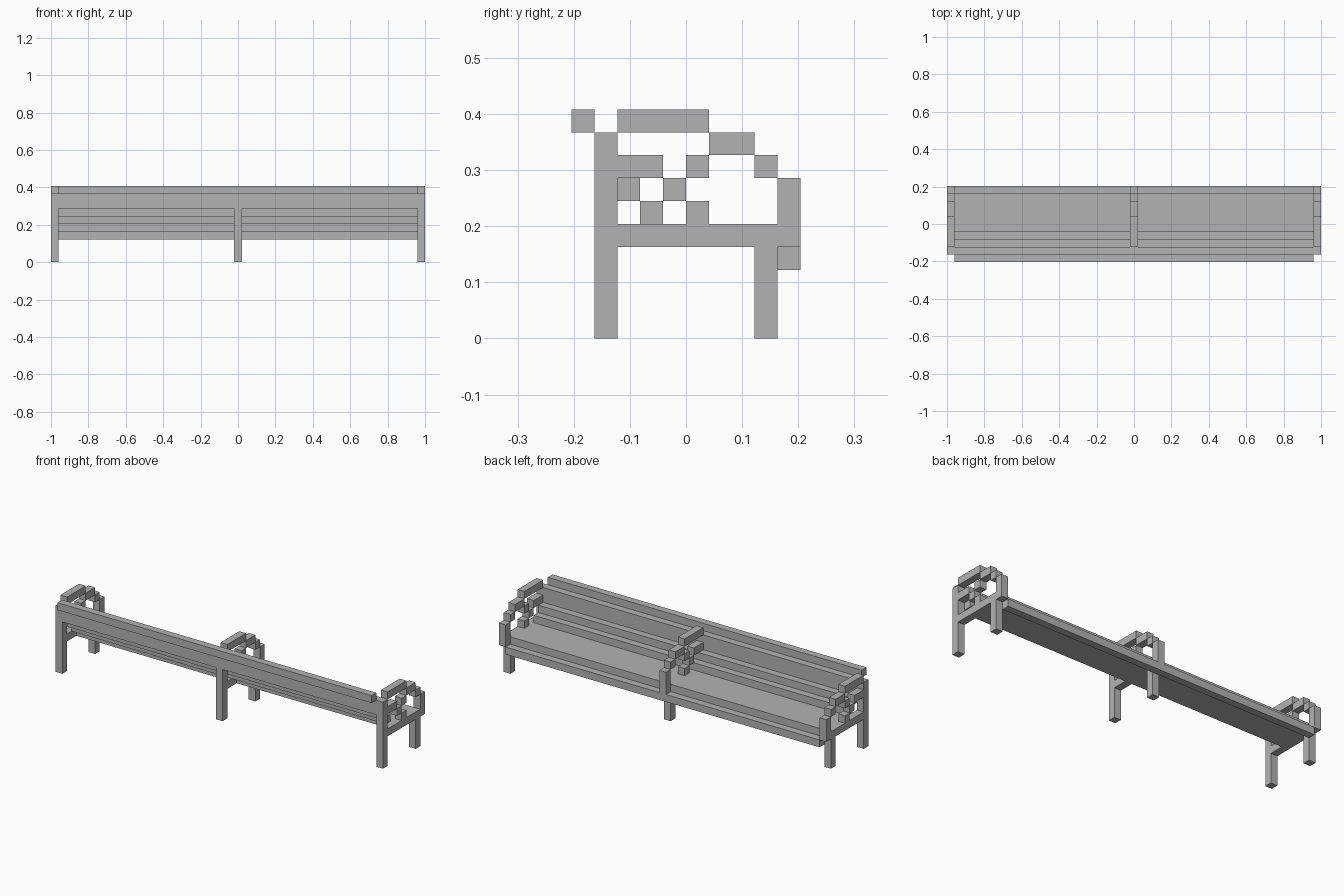
import bpy
import bmesh
from mathutils import Matrix, Vector

cube = bpy.data.objects.get("Cube")
if cube:
    bpy.data.objects.remove(cube, do_unlink=True)

U = 2 / 49  # one grid cell; the bench is 49 cells long and 10 deep

grey = bpy.data.materials.new("plain grey")
grey.use_nodes = True
colour = (0.45, 0.45, 0.45, 1)
grey.diffuse_color = colour
grey.node_tree.nodes["Principled BSDF"].inputs["Base Color"].default_value = colour


def build(name, x, width, cells):
    """Join boxes centred on x; each cell range is (y0, y1, z0, z1) in grid cells."""
    bm = bmesh.new()
    for y0, y1, z0, z1 in cells:
        size = Vector((width, y1 - y0, z1 - z0)) * U
        centre = Vector((x, (y0 + y1) / 2 - 5, (z0 + z1) / 2)) * U
        bmesh.ops.create_cube(bm, size=1, matrix=Matrix.Translation(centre) @ Matrix.Diagonal(size).to_4x4())
    mesh = bpy.data.meshes.new(name)
    bm.to_mesh(mesh)
    bm.free()
    mesh.materials.append(grey)
    bpy.context.collection.objects.link(bpy.data.objects.new(name, mesh))


# Three frames: legs, seat rail, stepped armrest and scrollwork
for side, x in (("right", -24), ("middle", 0), ("left", 24)):
    post_top = 7 if side == "middle" else 9
    build(side + "_legs", x, 1, [(1, 2, 0, post_top), (8, 9, 0, 4)])
    build(side + "_seat_rail", x, 1, [(2, 10, 4, 5)])
    build(side + "_armrest", x, 1, [(2, 6, 9, 10), (6, 8, 8, 9), (8, 9, 7, 8), (9, 10, 5, 7)])
    build(side + "_scrollwork", x, 1, [(2, 4, 7, 8), (4, 5, 6, 7), (5, 6, 7, 8), (5, 6, 5, 6)])

# Long boards running between the end frames
boards = {
    "top_back_slat": (0, 1, 9, 10),
    "back_board": (1, 2, 7, 9),
    "middle_back_slat": (2, 3, 6, 7),
    "lower_back_slat": (3, 4, 5, 6),
    "seat": (4, 9, 4, 5),
    "front_lip": (9, 10, 3, 4),
}
for name, cells in boards.items():
    build(name, 0, 47, [cells])
